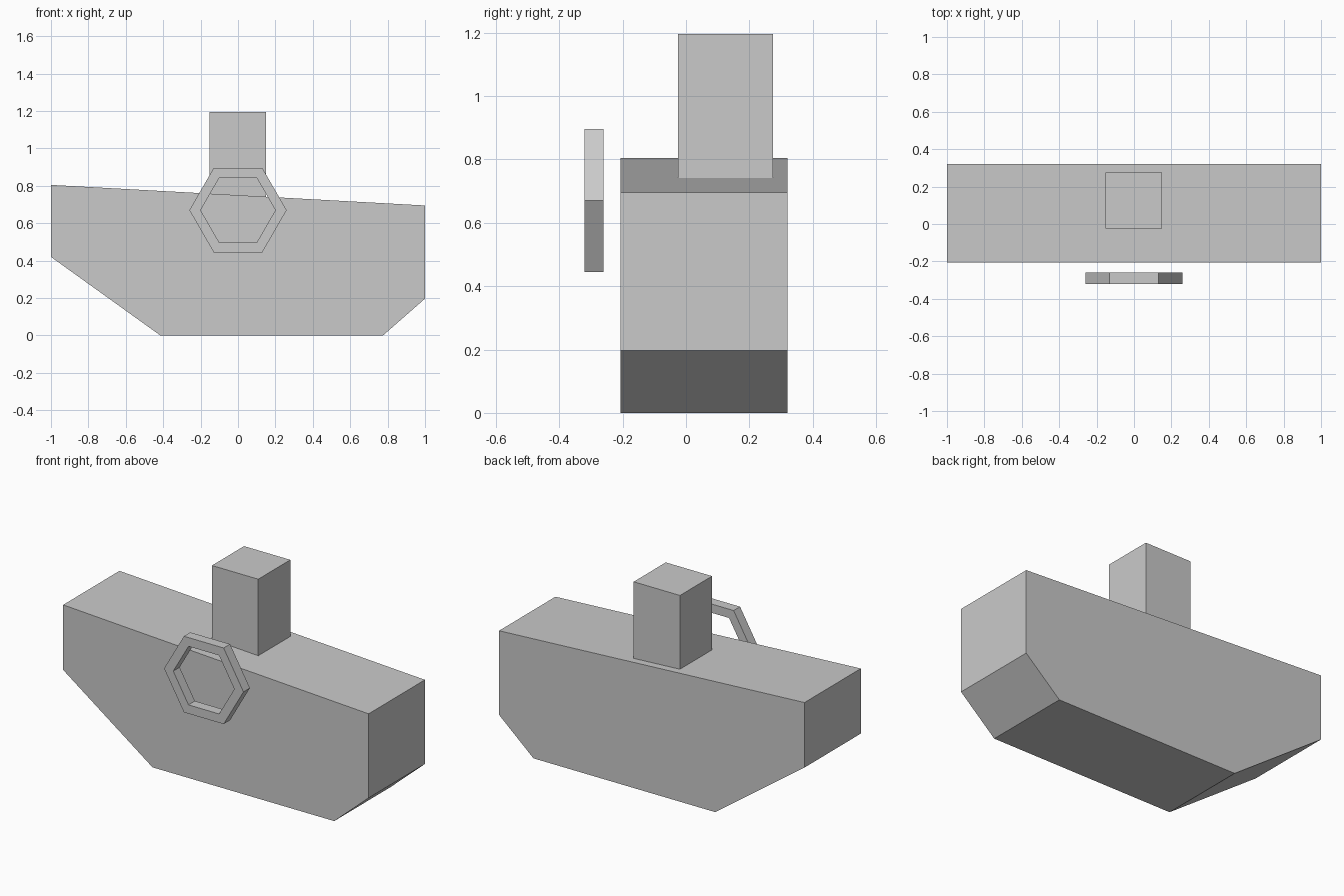
import bpy, bmesh, math

cube = bpy.data.objects.get("Cube")
if cube:
    bpy.data.objects.remove(cube, do_unlink=True)

# One plain grey for every part
grey = bpy.data.materials.new("light grey")
grey.use_nodes = True
grey.diffuse_color = (0.59, 0.59, 0.59, 1)
grey.node_tree.nodes["Principled BSDF"].inputs["Base Color"].default_value = (0.59, 0.59, 0.59, 1)


def make_object(name, bm):
    bmesh.ops.recalc_face_normals(bm, faces=bm.faces[:])
    mesh = bpy.data.meshes.new(name)
    bm.to_mesh(mesh)
    bm.free()
    mesh.materials.append(grey)
    obj = bpy.data.objects.new(name, mesh)
    bpy.context.collection.objects.link(obj)
    return obj


def extrude_profile(name, profile, y_front, y_back):
    """Extrude an (x, z) outline along y."""
    bm = bmesh.new()
    face = bm.faces.new([bm.verts.new((x, y_front, z)) for x, z in profile])
    result = bmesh.ops.extrude_face_region(bm, geom=[face], use_keep_orig=True)
    moved = [v for v in result["geom"] if isinstance(v, bmesh.types.BMVert)]
    bmesh.ops.translate(bm, verts=moved, vec=(0, y_back - y_front, 0))
    return make_object(name, bm)


def hex_ring(name, outer, inner, y_front, y_back, z):
    """Six-sided ring whose hole runs along y."""
    bm = bmesh.new()
    section = [(outer, y_front), (outer, y_back), (inner, y_back), (inner, y_front)]
    loops = []
    for i in range(6):
        a = math.radians(60 * i)
        loops.append([bm.verts.new((r * math.cos(a), y, z + r * math.sin(a)))
                      for r, y in section])
    for i in range(6):
        here, there = loops[i], loops[(i + 1) % 6]
        for j in range(4):
            k = (j + 1) % 4
            bm.faces.new((here[j], here[k], there[k], there[j]))
    return make_object(name, bm)


# Hull with a sloping deck and two cut lower corners
extrude_profile("hull", [(-1, 0.805), (-1, 0.42), (-0.415, 0), (0.775, 0),
                         (1, 0.197), (1, 0.695)], -0.207, 0.32)

# Upright block standing in the deck
extrude_profile("tower", [(-0.153, 0.7), (0.15, 0.7), (0.15, 1.195), (-0.153, 1.195)],
                -0.025, 0.275)

# Ring floating in front of the hull
hex_ring("front_ring", 0.26, 0.2, -0.32, -0.26, 0.67)
